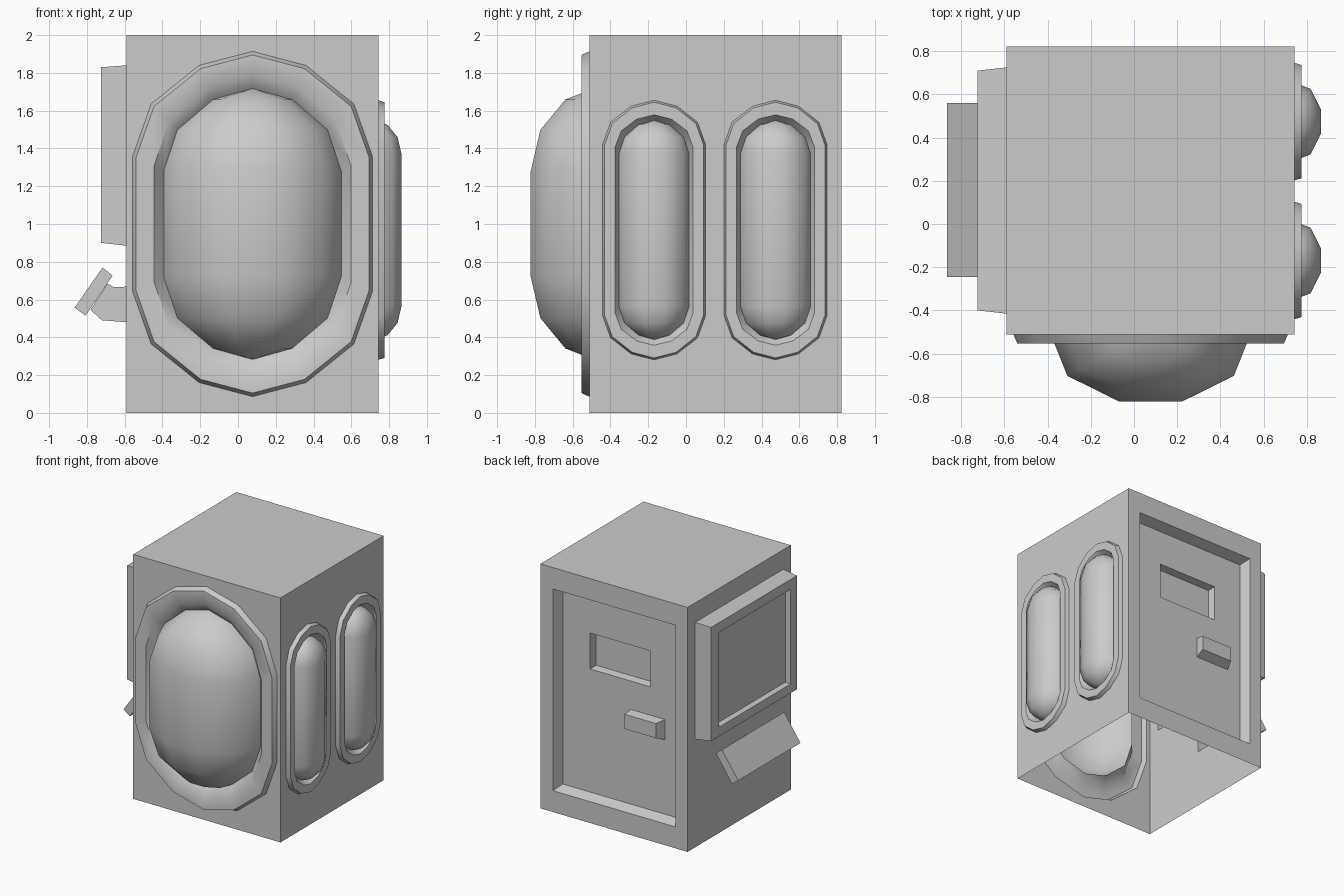
import bpy, bmesh, math
from mathutils import Vector

if "Cube" in bpy.data.objects:
    bpy.data.objects.remove(bpy.data.objects["Cube"])

X0, X1, Y0, Y1, H = -0.59, 0.743, -0.512, 0.822, 2.0

# Each wall maps (across, up, outward) to world space
WALLS = {
    "front": (lambda u, v, d: Vector((u, Y0 - d, v)), Vector((0, -1, 0)), X0, X1),
    "right": (lambda u, v, d: Vector((X1 + d, u, v)), Vector((1, 0, 0)), Y0, Y1),
    "back": (lambda u, v, d: Vector((u, Y1 + d, v)), Vector((0, 1, 0)), X0, X1),
    "left": (lambda u, v, d: Vector((X0 - d, u, v)), Vector((-1, 0, 0)), Y0, Y1),
}


def rect(u0, u1, v0, v1, d=0):
    return [(u0, v0, d), (u1, v0, d), (u1, v1, d), (u0, v1, d)]


CAP = [(1, 0), (0.845, 0.5), (0.446, 0.866), (0, 1)]


def capsule(cu, cv, hw, straight, cap, d):
    """Fourteen-sided upright capsule outline."""
    q = [(hw * w, straight + cap * h) for w, h in CAP]
    top = q + [(-u, v) for u, v in reversed(q[:3])]
    return [(cu + u, cv + v, d) for u, v in top + [(-u, -v) for u, v in top]]


class Part:
    def __init__(self, wall):
        self.bm = bmesh.new()
        self.wall = wall

    def verts(self, loop):
        f = WALLS[self.wall][0]
        return [self.bm.verts.new(f(*p)) for p in loop]

    def cap(self, loop):
        self.bm.faces.new(self.verts(loop))

    def bridge(self, *loops):
        for la, lb in zip(loops, loops[1:]):
            a, b = self.verts(la), self.verts(lb)
            for i in range(len(a)):
                j = (i + 1) % len(a)
                self.bm.faces.new((a[i], a[j], b[j], b[i]))

    def sheet(self, outer, holes):
        """Flat face with openings."""
        edges = []
        for loop in [outer] + holes:
            v = self.verts(loop)
            edges += [self.bm.edges.new((v[i - 1], v[i])) for i in range(len(v))]
        bmesh.ops.triangle_fill(self.bm, edges=edges, use_beauty=True,
                                normal=WALLS[self.wall][1])

    def finish(self, name, out=None):
        bm = self.bm
        out = out or WALLS[self.wall][1]
        bmesh.ops.remove_doubles(bm, verts=bm.verts[:], dist=0.0005)
        bmesh.ops.recalc_face_normals(bm, faces=bm.faces[:])
        bm.normal_update()
        if sum(f.normal.dot(out) * f.calc_area() for f in bm.faces) < -1e-6:
            bmesh.ops.reverse_faces(bm, faces=bm.faces[:])
        me = bpy.data.meshes.new(name)
        bm.to_mesh(me)
        bm.free()
        me.set_sharp_from_angle(angle=math.radians(45))
        ob = bpy.data.objects.new(name, me)
        bpy.context.collection.objects.link(ob)
        return ob


def bubble_window(name, wall, cu, cv, outer, front, inner, dome, lift, base, depth):
    """Raised bevelled rim, sloped recess and rounded glass."""
    p = Part(wall)
    p.bridge(capsule(cu, cv, *outer, 0), capsule(cu, cv, *front, lift),
             capsule(cu, cv, *inner, lift), capsule(cu, cv, *dome, base))
    hw, straight, cap = dome
    section = [(1, 0), (0.82, 0.64), (0.31, 1), (-0.31, 1), (-0.82, 0.64), (-1, 0)]
    levels = [(w, straight + cap * h) for w, h in reversed(CAP)]
    levels += [(w, -v) for w, v in reversed(levels)]
    rows = [p.verts([(cu + hw * w * su, cv + v, base + depth * w * sd)
                     for su, sd in section]) for w, v in levels]
    for a, b in zip(rows, rows[1:]):
        for i in range(5):
            p.bm.faces.new((a[i], a[i + 1], b[i + 1], b[i]))
    for f in p.bm.faces:
        f.smooth = True
    p.finish(name)


# Bubble windows: one big in front, two narrow on the right
big = (0.635, 0.357, 0.557)
bubble_window("front_window", "front", 0.077, 1.0, big, (0.617, 0.352, 0.543),
              (0.522, 0.305, 0.488), (0.47, 0.28, 0.437), 0.042, -0.02, 0.33)
slim = (0.272, 0.455, 0.232)
side_centres = (-0.169, 0.474)
for n, c in enumerate(side_centres):
    bubble_window(f"side_window_{n + 1}", "right", c, 0.968, slim, (0.262, 0.45, 0.227),
                  (0.206, 0.44, 0.17), (0.185, 0.405, 0.175), 0.033, -0.01, 0.132)

# Body shell, open underneath, with an opening behind every attachment
door_hole = rect(-0.479, 0.629, 0.175, 1.825)
screen_hole = rect(-0.415, 0.725, 0.885, 1.84)
bracket_hole = rect(0.065, 0.25, 0.48, 0.668)
holes = {
    "front": [capsule(0.077, 1.0, *big, 0)],
    "right": [capsule(c, 0.968, *slim, 0) for c in side_centres],
    "back": [door_hole],
    "left": [screen_hole, bracket_hole],
}
body = Part("front")
for wall, cut in holes.items():
    body.wall = wall
    body.sheet(rect(WALLS[wall][2], WALLS[wall][3], 0, H), cut)
body.bm.faces.new([body.bm.verts.new(c) for c in
                   ((X0, Y0, H), (X1, Y0, H), (X1, Y1, H), (X0, Y1, H))])
body.finish("body_shell", Vector((0, 0, 1)))

# Recessed back door with sunken hatch and tapered handle
door = Part("back")
floor = rect(-0.449, 0.599, 0.205, 1.795, -0.085)
hatch = rect(-0.194, 0.351, 1.212, 1.506, -0.085)
hatch_floor = rect(-0.184, 0.341, 1.222, 1.496, -0.147)
handle = rect(-0.325, -0.016, 0.815, 0.98, -0.085)
handle_face = rect(-0.297, -0.012, 0.848, 0.968, -0.01)
door.bridge(door_hole, floor)
door.sheet(floor, [hatch, handle])
for a, b in ((hatch, hatch_floor), (handle, handle_face)):
    door.bridge(a, b)
    door.cap(b)
door.finish("back_door")

# Screen panel on the left
screen = Part("left")
glass = rect(-0.303, 0.60, 0.985, 1.74, 0.097)
screen.bridge(screen_hole, rect(-0.40, 0.71, 0.90, 1.83, 0.135),
              rect(-0.313, 0.61, 0.975, 1.75, 0.135), glass)
screen.cap(glass)
screen.finish("screen_panel")


def slanted(low, high):
    (d0, v0), (d1, v1) = low, high
    return [(0.065, v0, d0), (0.25, v0, d0), (0.25, v1, d1), (0.065, v1, d1)]


# Bracket and tilted keypad below the screen
bracket = Part("left")
bracket.bridge(bracket_hole, slanted((0.13, 0.49), (0.07, 0.667)),
               slanted((0.191, 0.545), (0.101, 0.685)))
bracket.finish("keypad_bracket")

keypad = Part("left")
profile = [(0.77, 0.127), (0.727, 0.074), (0.515, 0.217), (0.557, 0.275)]
ends = [[(u, v, d) for v, d in profile] for u in (-0.245, 0.56)]
keypad.bridge(*ends)
for end in ends:
    keypad.cap(end)
keypad.finish("keypad_plate")
